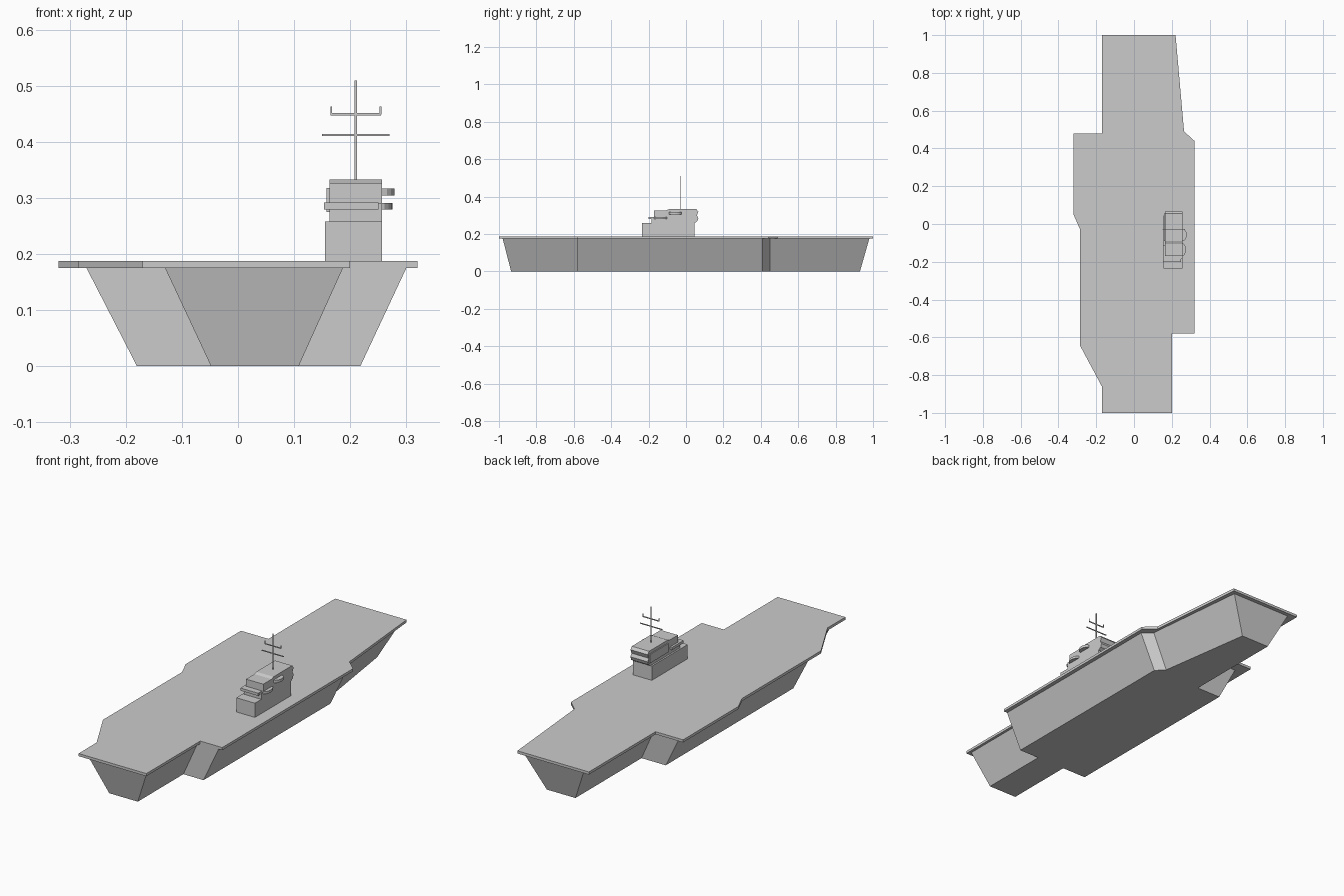
import bpy, bmesh, math

if "Cube" in bpy.data.objects:
    bpy.data.objects.remove(bpy.data.objects["Cube"])


def loft(name, a, b):
    """Solid between two matching loops of 3D points."""
    bm = bmesh.new()
    va = [bm.verts.new(p) for p in a]
    vb = [bm.verts.new(p) for p in b]
    n = len(a)
    bm.faces.new(va)
    bm.faces.new(vb)
    for i in range(n):
        j = (i + 1) % n
        bm.faces.new((va[i], va[j], vb[j], vb[i]))
    bmesh.ops.recalc_face_normals(bm, faces=bm.faces[:])
    me = bpy.data.meshes.new(name)
    bm.to_mesh(me)
    bm.free()
    ob = bpy.data.objects.new(name, me)
    bpy.context.collection.objects.link(ob)
    return ob


def plate(name, pts, z0, z1):
    return loft(name, [(x, y, z0) for x, y in pts], [(x, y, z1) for x, y in pts])


def side_prism(name, pts, x0, x1):
    return loft(name, [(x0, y, z) for y, z in pts], [(x1, y, z) for y, z in pts])


def box(name, x0, x1, y0, y1, z0, z1):
    return plate(name, [(x0, y0), (x1, y0), (x1, y1), (x0, y1)], z0, z1)


# flight deck
deck = [(-.17, 1), (.22, 1), (.265, .49), (.32, .44), (.32, -.58), (.20, -.58),
        (.20, -1), (-.17, -1), (-.17, -.86), (-.285, -.645), (-.285, -.03),
        (-.32, .05), (-.32, .48), (-.17, .48)]
plate("flight_deck", deck, .175, .188)

# flared hull, bottom loop lofted to the wider top loop
bottom = [(-.048, -.935), (.108, -.935), (.108, -.58), (.218, -.58), (.218, .41),
          (.178, .45), (.108, .93), (-.048, .93), (-.048, .415), (-.18, .415),
          (-.18, -.58), (-.048, -.58)]
top = [(-.13, -.98), (.187, -.98), (.187, -.58), (.30, -.58), (.30, .41),
       (.255, .45), (.20, .98), (-.13, .98), (-.13, .425), (-.27, .425),
       (-.27, -.58), (-.13, -.58)]
loft("hull", [(x, y, 0) for x, y in bottom], [(x, y, .175) for x, y in top])

# island tower: base and stepped upper block
box("island_base", .155, .257, -.235, .045, .188, .258)
upper = [(-.185, .258), (-.185, .29), (-.17, .29), (-.17, .327), (-.105, .327),
         (-.09, .333), (.055, .333), (.066, .32), (.058, .30), (.066, .285),
         (.06, .268), (.045, .258)]
side_prism("island_upper", upper, .163, .257)
box("island_side_band", .158, .164, -.09, .055, .275, .318)


# rounded side balconies
def balcony(name, x0, x1, y0, y1, z0, z1):
    r = (y1 - y0) / 2
    xc = x1 - .022
    arc = [(xc + .022 * math.cos(t), (y0 + y1) / 2 + r * math.sin(t))
           for t in [math.pi * (i / 8 - .5) for i in range(9)]]
    plate(name, [(x0, y1), (x0, y0)] + arc, z0, z1)


balcony("bridge_balcony", .20, .275, -.172, -.10, .279, .291)
box("bridge_walkway", .153, .25, -.20, -.11, .279, .292)
balcony("upper_balcony", .20, .279, -.09, -.025, .304, .317)

# mast with two yards and small uprights
m, w = .21, .002
box("mast", m - w, m + w, -.028 - w, -.028 + w, .33, .509)
for name, half, z in (("lower_yard", .06, .412), ("upper_yard", .045, .449)):
    box(name, m - half, m + half, -.028 - w, -.028 + w, z - w, z + w)
for side in (-1, 1):
    x = m + side * .044
    box("yard_upright", x - .0015, x + .0015, -.0295, -.0265, .449, .463)
